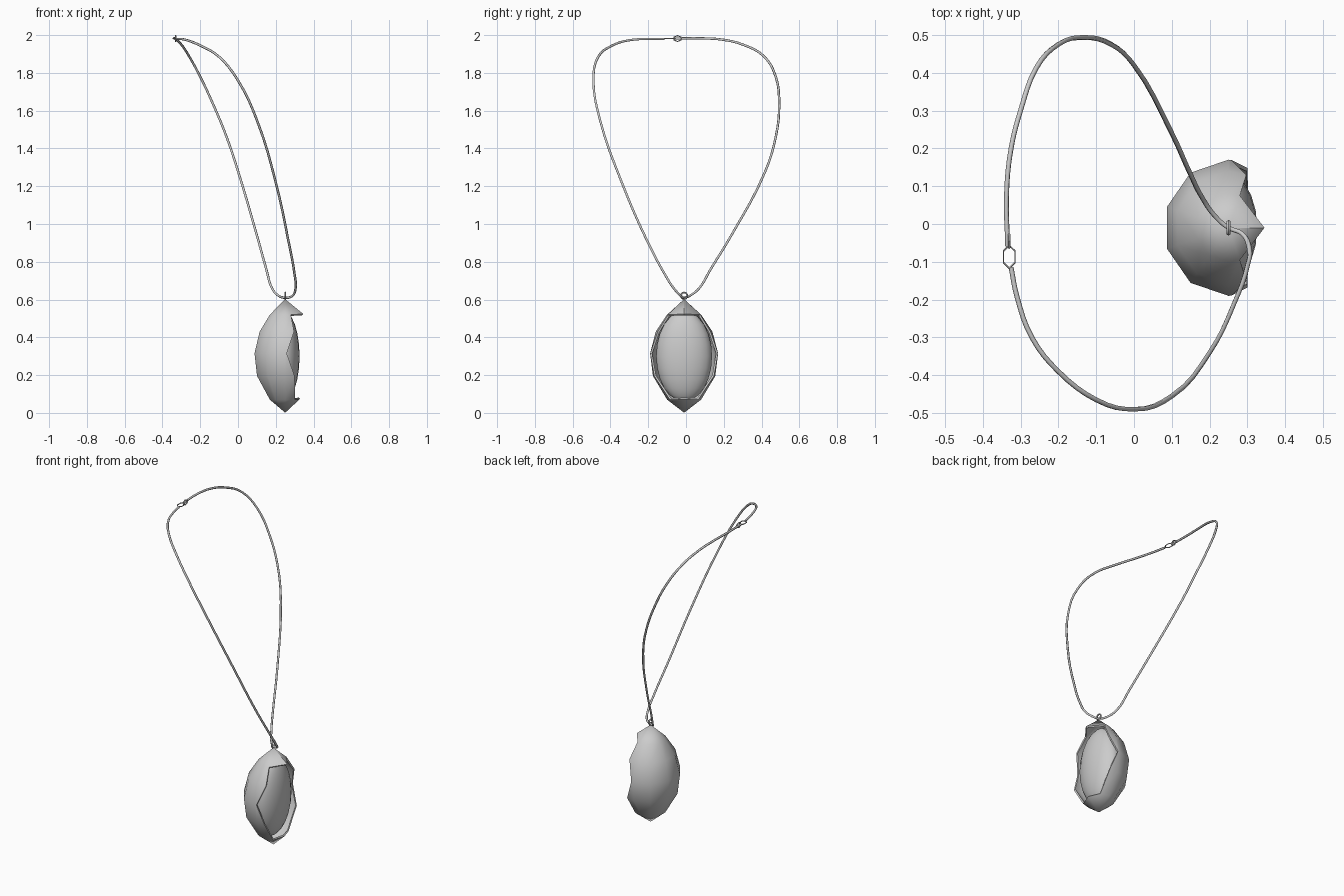
import bpy, bmesh, math

if "Cube" in bpy.data.objects:
    bpy.data.objects.remove(bpy.data.objects["Cube"])

CX, CY = 0.25, -0.01   # pendant axis


def smooth(obj, angle):
    bpy.ops.object.select_all(action='DESELECT')
    bpy.context.view_layer.objects.active = obj
    obj.select_set(True)
    bpy.ops.object.shade_smooth_by_angle(angle=math.radians(angle))


def link(name, loc, rot, major, minor, scale=(1, 1, 1), sides=6):
    bpy.ops.mesh.primitive_torus_add(major_segments=sides, minor_segments=5, major_radius=major,
                                     minor_radius=minor, location=loc, rotation=rot)
    obj = bpy.context.object
    obj.name = name
    obj.scale = scale
    return obj


# Cord: one long loop from clasp, through the bail, back to clasp
path = [(-.325, -.115, 1.98), (-.31, -.19, 1.98), (-.27, -.30, 1.973), (-.2, -.39, 1.945),
        (-.1, -.465, 1.885), (0, -.49, 1.76), (.1, -.455, 1.55), (.2, -.34, 1.22),
        (.265, -.21, .92), (.3, -.11, .73), (.305, -.065, .66), (.285, -.025, .617),
        (.25, -.01, .61), (.215, .02, .62), (.18, .07, .66), (.15, .13, .76),
        (.1, .24, .94), (0, .42, 1.28), (-.06, .475, 1.46), (-.13, .493, 1.63),
        (-.2, .475, 1.78), (-.26, .41, 1.89), (-.3, .3, 1.95), (-.325, .2, 1.975),
        (-.337, .08, 1.983), (-.334, -.06, 1.982)]
curve = bpy.data.curves.new("cord", 'CURVE')
curve.dimensions = '3D'
curve.bevel_depth = 0.0065
curve.bevel_resolution = 1
curve.resolution_u = 4
curve.use_fill_caps = True
spline = curve.splines.new('BEZIER')
spline.bezier_points.add(len(path) - 1)
for bp, p in zip(spline.bezier_points, path):
    bp.co = p
    bp.handle_left_type = bp.handle_right_type = 'AUTO'
bpy.context.collection.objects.link(bpy.data.objects.new("cord", curve))

# Clasp: two interlocking hexagonal links, and the bail ring on the pendant
link("clasp_flat_link", (-.33, -.087, 1.982), (0, 0, math.pi / 2), .03, .0035, (1, .58, 1))
link("clasp_upright_link", (-.33, -.045, 1.982), (0, math.pi / 2, 0), .018, .004, (.85, 1.1, 1))
smooth(link("bail_ring", (CX, CY, .62), (0, math.pi / 2, 0), .017, .005, sides=10), 60)

# Shell: rows of (height, radius, rim x, rim y, tip x or None)
rows = [(.52, .09, .03, .085, .095), (.43, .15, .047, .14, None), (.315, .18, .008, .179, None),
        (.195, .165, .05, .158, None), (.07, .09, .052, .075, .078)]
bm = bmesh.new()
grid, tips = [], []
for z, r, rx, ry, tip in rows:
    ring = [(rx, -ry)]
    ring += [(-r * .95 * math.cos(math.radians(a)), r * math.sin(math.radians(a)))
             for a in (-90, -54, -18, 18, 54, 90)]
    ring.append((rx, ry))
    grid.append([bm.verts.new((CX + x, CY + y, z)) for x, y in ring])
    if tip:
        tips.append(bm.verts.new((CX + tip, CY, z + .004)))
for a, b in zip(grid, grid[1:]):
    for i in range(len(a) - 1):
        bm.faces.new((a[i], b[i], b[i + 1], a[i + 1]))
# Pointed ends, each with a beak over the opening
for ring, tip, z in ((grid[0], tips[0], .602), (grid[-1], tips[1], .001)):
    pole = bm.verts.new((CX, CY, z))
    loop = ring + [tip]
    for i in range(len(loop)):
        bm.faces.new((pole, loop[i], loop[(i + 1) % len(loop)]))
bmesh.ops.recalc_face_normals(bm, faces=bm.faces)
back = min(bm.faces, key=lambda f: f.calc_center_median().x)
if back.normal.x > 0:
    bmesh.ops.reverse_faces(bm, faces=bm.faces)
mesh = bpy.data.meshes.new("pendant_shell")
bm.to_mesh(mesh)
bm.free()
shell = bpy.data.objects.new("pendant_shell", mesh)
bpy.context.collection.objects.link(shell)
sol = shell.modifiers.new("thickness", 'SOLIDIFY')
sol.thickness = 0.01
sol.offset = -1
bpy.context.view_layer.objects.active = shell
shell.select_set(True)
bpy.ops.object.modifier_apply(modifier="thickness")
smooth(shell, 50)

# Rounded stone held inside the shell
bpy.ops.mesh.primitive_uv_sphere_add(segments=20, ring_count=12, radius=1, location=(.24, CY, .3))
stone = bpy.context.object
stone.name = "stone"
stone.scale = (.086, .148, .24)
smooth(stone, 60)
